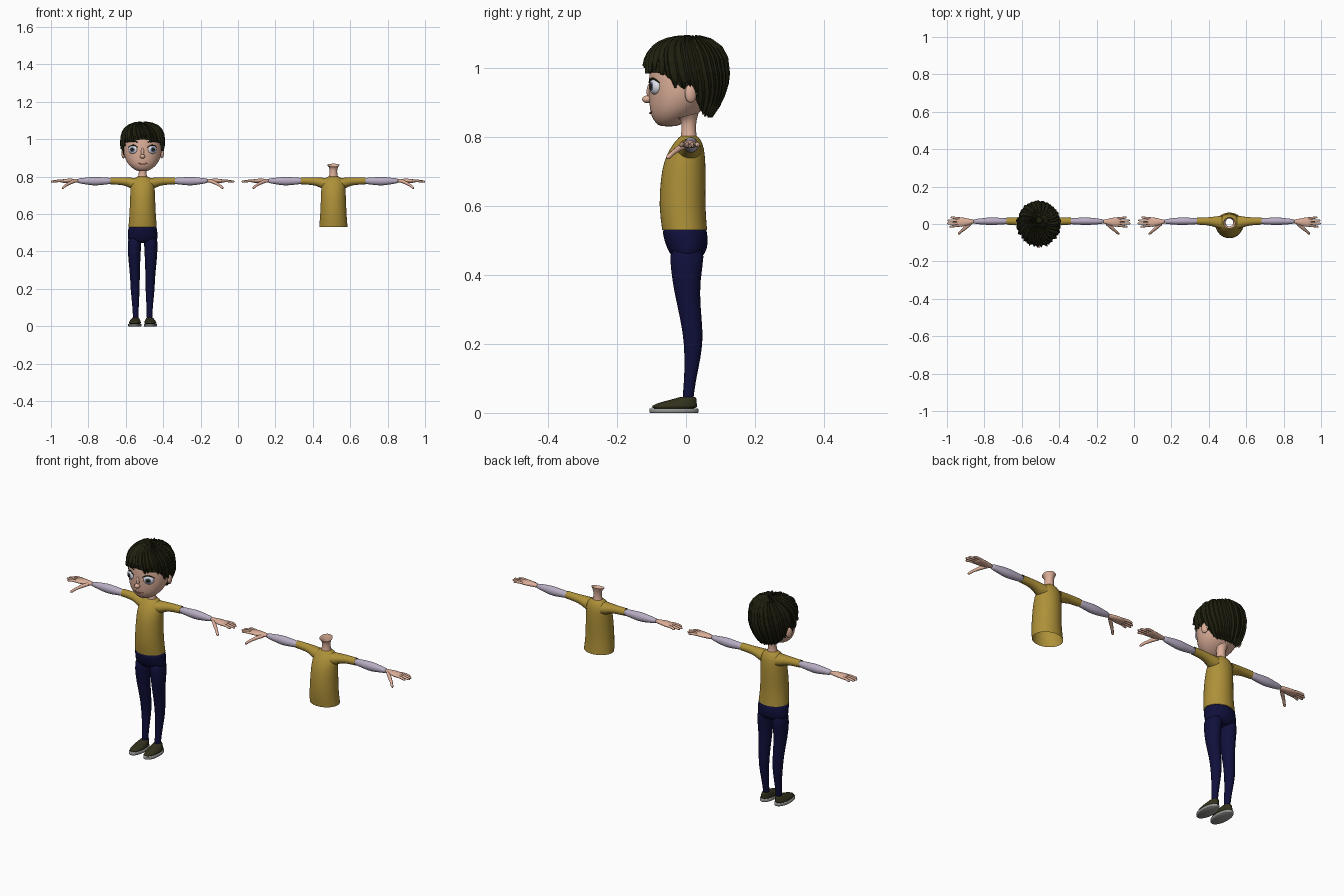
import bpy, bmesh, math, random
from mathutils import Matrix

random.seed(4)
if "Cube" in bpy.data.objects:
    bpy.data.objects.remove(bpy.data.objects["Cube"], do_unlink=True)


def material(name, *rgb):
    mat = bpy.data.materials.new(name)
    mat.use_nodes = True
    mat.diffuse_color = (*rgb, 1)
    mat.node_tree.nodes["Principled BSDF"].inputs["Base Color"].default_value = (*rgb, 1)
    return mat


skin = material("skin", .72, .43, .32)
shirt = material("mustard", .42, .28, .04)
sleeve_cloth = material("lavender", .48, .42, .55)
denim = material("navy", .005, .005, .045)
hair_color = material("dark_hair", .014, .014, .005)
shoe_cloth = material("dark_olive", .032, .03, .012)
rubber = material("grey_rubber", .3, .3, .29)
eye_white = material("eye_white", .75, .76, .82)
iris_blue = material("iris_blue", .12, .15, .32)
lip = material("lip", .38, .15, .11)

origin = 0  # x of the figure being built


def finish(name, bm, mats, smooth=True, levels=0):
    bmesh.ops.recalc_face_normals(bm, faces=bm.faces)
    mesh = bpy.data.meshes.new(name)
    for face in bm.faces:
        face.smooth = smooth
    bm.to_mesh(mesh)
    bm.free()
    for mat in mats:
        mesh.materials.append(mat)
    obj = bpy.data.objects.new(name, mesh)
    bpy.context.collection.objects.link(obj)
    obj.location.x = origin
    if levels:
        sub = obj.modifiers.new("smooth", "SUBSURF")
        sub.levels = sub.render_levels = levels
    return obj


def loft(name, rings, mat, axis="z", side=1, caps=(), tilt=0, sides=20, levels=1):
    """Skin elliptical rings (position, centre a, centre b, radius a, radius b)."""
    bm = bmesh.new()
    loops = []
    for pos, ca, cb, ra, rb in rings:
        loop = []
        for i in range(sides):
            t = math.tau * i / sides
            a, b = ca + ra * math.cos(t), cb + rb * math.sin(t)
            lean = tilt * rb * math.sin(t) if pos == rings[-1][0] else 0
            co = (side * a, b, pos + lean) if axis == "z" else (side * pos, a, b)
            loop.append(bm.verts.new(co))
        loops.append(loop)
    for low, high in zip(loops, loops[1:]):
        for i in range(sides):
            j = (i + 1) % sides
            bm.faces.new((low[i], low[j], high[j], high[i]))
    for end in caps:
        bm.faces.new(loops[end])
    return finish(name, bm, [mat], levels=levels)


def tube(name, points, radii, mat):
    curve = bpy.data.curves.new(name, "CURVE")
    curve.dimensions = "3D"
    curve.bevel_depth = 1
    curve.bevel_resolution = 2
    curve.use_fill_caps = True
    spline = curve.splines.new("POLY")
    spline.points.add(len(points) - 1)
    for p, co, r in zip(spline.points, points, radii):
        p.co = (*co, 1)
        p.radius = r
    curve.materials.append(mat)
    obj = bpy.data.objects.new(name, curve)
    bpy.context.collection.objects.link(obj)
    obj.location.x = origin


def ball(name, centre, size, mats, turn=0, rule=None):
    """Ellipsoid whose pole looks forward, turned about z."""
    bm = bmesh.new()
    bmesh.ops.create_uvsphere(bm, u_segments=24, v_segments=16, radius=1)
    if rule:
        for face in bm.faces:
            face.material_index = rule(face.calc_center_median().z)
    matrix = (Matrix.Translation(centre) @ Matrix.Rotation(turn, 4, "Z")
              @ Matrix.Diagonal((*size, 1)) @ Matrix.Rotation(math.pi / 2, 4, "X"))
    bm.transform(matrix)
    finish(name, bm, mats)


def interpolate(table, x):
    for low, high in zip(table, table[1:]):
        if x <= high[0]:
            k = (x - low[0]) / (high[0] - low[0])
            return [p + (q - p) * k for p, q in zip(low, high)]
    return list(table[-1])


# Upper body, arms and hands, shared by the whole figure and the spare torso
def upper_body(prefix):
    loft(prefix + "shirt_body", [
        (.53, 0, -.004, .077, .066), (.6, 0, -.012, .071, .068), (.68, 0, -.008, .068, .066),
        (.73, 0, -.004, .066, .061), (.77, 0, .004, .063, .049), (.793, 0, .008, .045, .034),
        (.802, 0, .008, .025, .024)], shirt)
    loft(prefix + "neck", [
        (.79, 0, .008, .028, .026), (.805, 0, .008, .022, .022), (.83, 0, .008, .02, .021),
        (.848, 0, .008, .022, .023), (.862, 0, .006, .033, .031)], skin, tilt=.25)
    for side, word in ((1, "left_"), (-1, "right_")):
        tag = prefix + word
        loft(tag + "short_sleeve", [
            (.04, .008, .762, .037, .032), (.065, .01, .766, .032, .029), (.09, .013, .774, .025, .022),
            (.13, .015, .777, .02, .02), (.172, .015, .778, .019, .019)], shirt, "x", side)
        loft(tag + "long_sleeve", [
            (.16, .015, .778, .016, .016), (.19, .015, .777, .017, .018), (.23, .015, .776, .02, .022),
            (.265, .015, .776, .021, .024), (.31, .014, .777, .016, .017), (.355, .013, .778, .012, .012)],
            sleeve_cloth, "x", side, caps=(0, -1))
        loft(tag + "palm", [
            (.34, .013, .778, .01, .01), (.37, .012, .778, .015, .011), (.4, .01, .778, .025, .012),
            (.425, .01, .777, .026, .01), (.442, .011, .776, .022, .007)], skin, "x", side, caps=(0, -1))
        for i, tip in enumerate((.476, .49, .487, .47)):
            y = -.008 + .0125 * i
            spread = (i - 1.5) * .004
            tube(f"{tag}finger_{i + 1}", [
                (side * .42, y, .778), (side * .45, y + spread / 2, .778),
                (side * (tip - .005), y + spread, .774), (side * tip, y + spread, .773)],
                (.0065, .0065, .0055, .003), skin)
        tube(tag + "thumb", [
            (side * .365, .002, .776), (side * .39, -.02, .766), (side * .412, -.038, .753),
            (side * .426, -.051, .741), (side * .43, -.055, .737)],
            (.009, .009, .007, .0065, .003), skin)


# Trousers and shoes
def lower_body():
    loft("trouser_hips", [
        (.54, 0, -.004, .073, .062), (.525, 0, -.004, .078, .066), (.49, 0, .002, .081, .063),
        (.465, 0, .004, .081, .054), (.445, 0, .003, .07, .04)], denim, caps=(0, -1))
    for side, word in ((1, "left_"), (-1, "right_")):
        loft(word + "trouser_leg", [
            (.49, .041, .004, .038, .055), (.42, .045, .001, .036, .046), (.35, .044, .002, .032, .037),
            (.27, .041, .015, .026, .031), (.2, .04, .023, .025, .028), (.12, .038, .015, .018, .019),
            (.06, .037, .007, .015, .016), (.03, .037, .006, .016, .016)],
            denim, side=side, caps=(0, -1))
        loft(word + "sole", [
            (0, .042, -.035, .033, .069), (.002, .042, -.035, .035, .071),
            (.011, .042, -.035, .035, .071), (.013, .042, -.035, .033, .069)],
            rubber, side=side, caps=(0, -1), sides=28, levels=0)
        loft(word + "shoe_upper", [
            (.01, .042, -.035, .034, .07), (.022, .041, -.034, .033, .067), (.032, .04, -.02, .027, .051),
            (.042, .038, .001, .021, .03), (.047, .038, .005, .018, .023)],
            shoe_cloth, side=side, caps=(0, -1))
        for i in range(2):
            y, z = -.045 + .016 * i, .031 + .005 * i
            tube(f"{word}lace_{i + 1}", [
                (side * .024, y, z - .004), (side * .04, y - .002, z + .002), (side * .056, y, z - .004)],
                (.002, .003, .002), rubber)


head_rings = [
    (.829, 0, -.05, .024, .024), (.838, 0, -.049, .045, .038), (.86, 0, -.036, .073, .066),
    (.89, 0, -.023, .092, .083), (.93, 0, -.01, .103, .099), (.97, 0, -.004, .104, .103),
    (1.01, 0, -.003, .1, .104), (1.045, 0, 0, .082, .085), (1.065, 0, 0, .05, .05)]


def on_face(x, z, out=0):
    _, _, cy, rx, ry = interpolate(head_rings, z)
    return (x, cy - ry * math.sqrt(max(0, 1 - (x / rx) ** 2)) - out, z)


# Head and face
def head():
    loft("head", head_rings, skin, caps=(0, -1), sides=28)
    ball("nose_tip", (0, -.112, .908), (.014, .015, .011), [skin])
    ball("nose_bridge", (0, -.103, .93), (.009, .011, .025), [skin])
    steps = [i / 4 - 1 for i in range(9)]
    tube("mouth", [on_face(.028 * t, .868 + .005 * t * t, 0) for t in steps],
         [.0035 - .002 * abs(t) for t in steps], lip)
    for side, word in ((1, "left_"), (-1, "right_")):
        ball(word + "eye", on_face(side * .05, .945, -.008), (.027, .017, .024),
             [eye_white, iris_blue, hair_color], side * .4,
             lambda z: 2 if z > .95 else 1 if z > .78 else 0)
        tube(word + "lashes", [on_face(side * (.051 + .026 * t), .968 - .012 * t * t, .003) for t in steps],
             [.0035 - .002 * abs(t) for t in steps], hair_color)
        tube(word + "brow", [on_face(side * (.055 + .029 * t), .99 - .006 * t * t, .001) for t in steps],
             [.005 - .003 * abs(t) for t in steps], hair_color)
        ball(word + "ear", (side * .102, .014, .925), (.011, .018, .027), [skin], side * .3)


# Hair: a cap with a shaped lower edge, covered with ridged locks from the crown
hairline = [(0, 1.0), (55, .985), (70, .96), (82, .922), (94, .955), (108, .9), (125, .868), (180, .857)]
middle, rise, drop = .985, .098, .13


def hair_end(angle):
    degrees = abs((math.degrees(angle) + 180) % 360 - 180)
    z = interpolate(hairline, degrees)[1]
    if z < middle:
        return 1 + (middle - z) / drop
    return math.acos(((z - middle) / rise) ** 1.25) / (math.pi / 2)


def hair_point(angle, s, out):
    if s < 1:
        th = s * math.pi / 2
        up = max(0, math.cos(th)) ** .8
        h, z = math.sin(th) ** .8, middle + (rise + out) * up
    else:
        h, z = 1 - .4 * (s - 1) ** 2, middle - drop * (s - 1)
    return ((.109 + out) * h * math.sin(angle),
            .02 * max(0, 1 - h) * (s < 1) - (.118 + out) * h * math.cos(angle), z)


def hair():
    bm = bmesh.new()
    columns, rows = 48, 10
    grid = [[bm.verts.new(hair_point(a, hair_end(a) * (r + .3) / (rows + .3), -.002))
             for r in range(rows + 1)] for a in (math.tau * c / columns for c in range(columns))]
    for c in range(columns):
        for r in range(rows):
            d = (c + 1) % columns
            bm.faces.new((grid[c][r], grid[c][r + 1], grid[d][r + 1], grid[d][r]))
    bm.faces.new([column[0] for column in grid])
    finish("hair_cap", bm, [hair_color], smooth=False)

    bm = bmesh.new()
    locks, rows = 34, 8
    for n in range(locks):
        tip_angle = math.tau * (n + random.uniform(-.25, .25)) / locks
        length = hair_end(tip_angle) + random.uniform(-.03, .06)
        ridge = random.uniform(.007, .013)
        previous = None
        for r in range(rows + 1):
            t = (r + .3) / (rows + .3)
            angle = tip_angle - .55 * (1 - t) ** 1.5
            half = .16 * (1 - max(0, t - .55) ** 2 * 4.4)
            s = length * t
            ring = [bm.verts.new(hair_point(angle + shift * half, s, out)) for shift, out in
                    ((-1, -.001), (-.2, ridge), (1, .002), (0, -.006))]
            if previous:
                for i in range(4):
                    j = (i + 1) % 4
                    bm.faces.new((previous[i], previous[j], ring[j], ring[i]))
            else:
                bm.faces.new(ring)
            previous = ring
        bm.faces.new(previous)
    finish("hair_locks", bm, [hair_color], smooth=False)


for prefix, origin in (("", -.51), ("spare_", .51)):
    upper_body(prefix)
    if not prefix:
        lower_body()
        head()
        hair()
